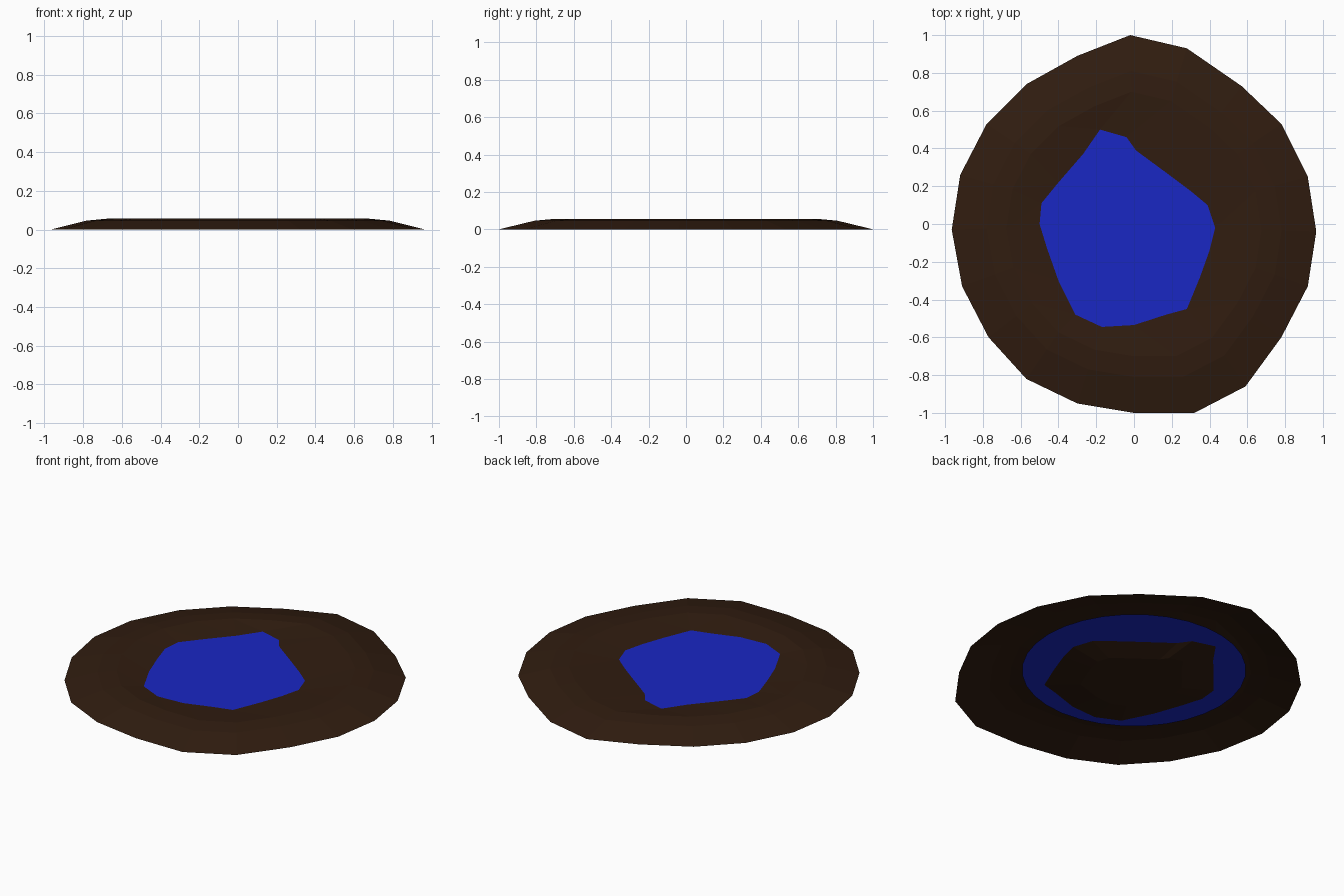
import bpy, bmesh

if "Cube" in bpy.data.objects:
    bpy.data.objects.remove(bpy.data.objects["Cube"])

WATER_Z = 0.04

# Outer rim and waterline outlines, clockwise from the back, paired point by point
RIM = [(-.02, 1), (.28, .93), (.57, .73), (.78, .53), (.92, .25), (.965, -.04), (.92, -.33),
       (.78, -.6), (.59, -.86), (.32, -1), (0, -1), (-.3, -.95), (-.57, -.82), (-.77, -.6),
       (-.91, -.33), (-.965, -.03), (-.92, .26), (-.78, .53), (-.57, .74), (-.3, .89)]
SHORE = [(-.04, .46), (.01, .39), (.2, .25), (.3, .175), (.39, .1), (.43, -.02), (.4, -.14),
         (.35, -.28), (.28, -.45), (.17, -.48), (0, -.535), (-.17, -.545), (-.31, -.48), (-.4, -.3),
         (-.46, -.13), (-.5, 0), (-.49, .11), (-.4, .22), (-.27, .37), (-.18, .5)]


def scaled(outline, s, z):
    return [(x * s, y * s, z) for x, y in outline]


def material(name, color):
    m = bpy.data.materials.new(name)
    m.diffuse_color = (*color, 1)
    m.use_nodes = True
    m.node_tree.nodes["Principled BSDF"].inputs["Base Color"].default_value = m.diffuse_color
    return m


def finish(bm, name, mat):
    mesh = bpy.data.meshes.new(name)
    bm.to_mesh(mesh)
    bm.free()
    mesh.materials.append(mat)
    ob = bpy.data.objects.new(name, mesh)
    bpy.context.collection.objects.link(ob)
    return ob


# Earth bank: open shell rising from the rim to a crest, then dipping into the pond bed
rings = [scaled(RIM, 1, 0), scaled(RIM, .81, .046), scaled(RIM, .7, .056),
         scaled(SHORE, 1, WATER_Z), scaled(SHORE, .6, .005)]
bm = bmesh.new()
loops = [[bm.verts.new(p) for p in ring] for ring in rings]
n = len(RIM)
for outer, inner in zip(loops, loops[1:]):
    for i in range(n):
        j = (i + 1) % n
        bm.faces.new((outer[j], outer[i], inner[i], inner[j]))
bm.faces.new(loops[-1][::-1])
bmesh.ops.triangulate(bm, faces=bm.faces[:])
finish(bm, "earth_bank", material("earth", (.03, .012, .005)))

# Water: flat disc tucked under the crest of the bank
bm = bmesh.new()
bmesh.ops.create_circle(bm, cap_ends=True, segments=32, radius=.63)
bmesh.ops.translate(bm, verts=bm.verts, vec=(0, 0, WATER_Z))
finish(bm, "water", material("water", (.01, .02, .55)))
